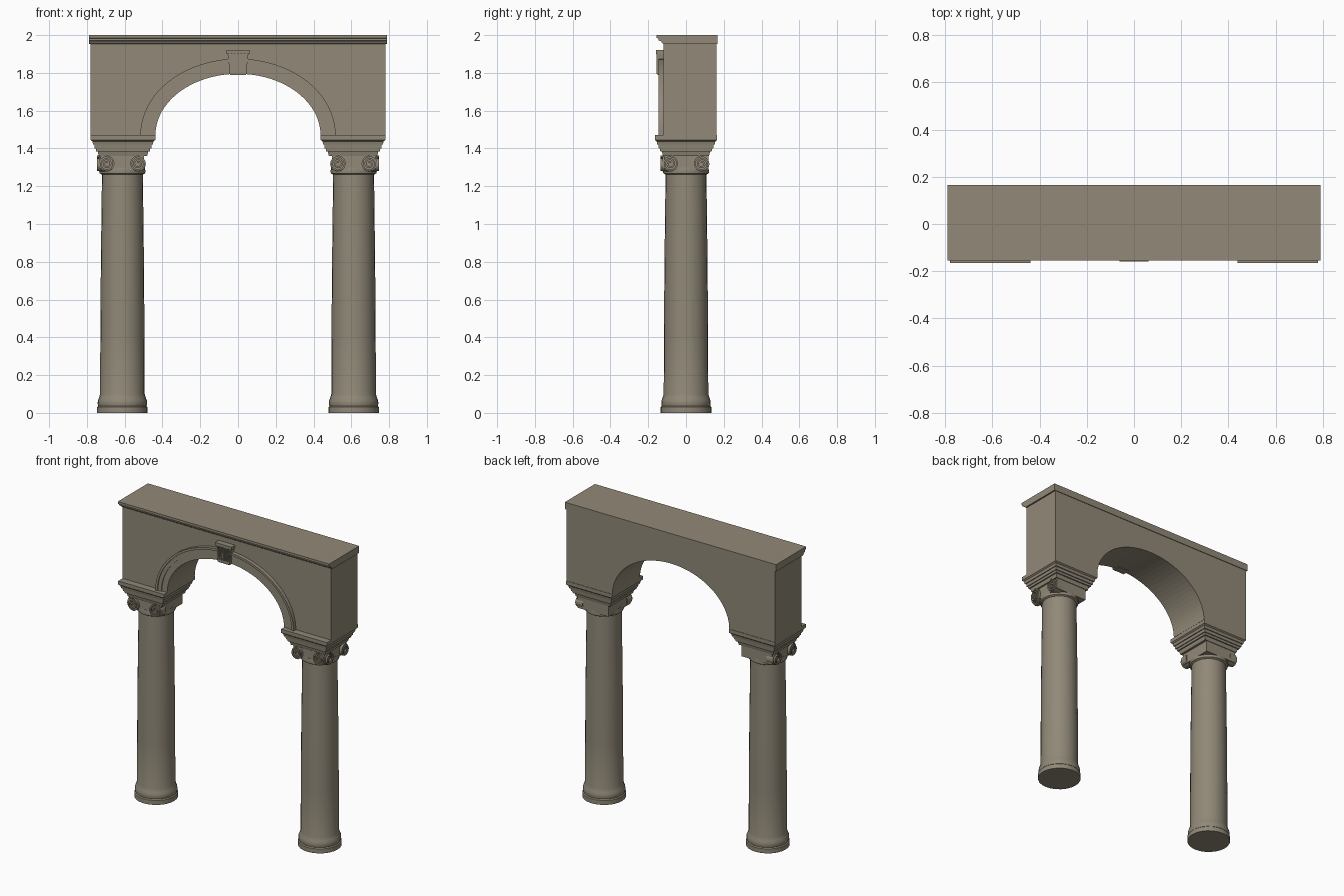
import bpy, bmesh
from math import pi, cos, sin
from mathutils import Matrix, Vector

if "Cube" in bpy.data.objects:
    bpy.data.objects.remove(bpy.data.objects["Cube"])

stone = bpy.data.materials.new("warm grey stone")
stone.use_nodes = True
COLOR = (0.283, 0.25, 0.188, 1)
stone.diffuse_color = COLOR
stone.node_tree.nodes["Principled BSDF"].inputs["Base Color"].default_value = COLOR

COL_X = 0.612            # column axis
SPRING = 1.47            # height where the arch springs
ARCH_W, ARCH_H = 0.437, 0.325
WALL_F, WALL_B = -0.12, 0.162


def finish(name, bm, smooth=False):
    bmesh.ops.recalc_face_normals(bm, faces=bm.faces)
    mesh = bpy.data.meshes.new(name)
    bm.to_mesh(mesh)
    bm.free()
    mesh.materials.append(stone)
    ob = bpy.data.objects.new(name, mesh)
    bpy.context.collection.objects.link(ob)
    if smooth:
        bpy.context.view_layer.objects.active = ob
        ob.select_set(True)
        bpy.ops.object.shade_smooth_by_angle(angle=0.45)
        ob.select_set(False)
    return ob


def loft(bm, rings, closed=False):
    """Skin rings of points; cap the ends, or join last to first."""
    rows = [[bm.verts.new(p) for p in r] for r in rings]
    pairs = list(zip(rows, rows[1:])) + ([(rows[-1], rows[0])] if closed else [])
    for a, b in pairs:
        for i in range(len(a)):
            j = (i + 1) % len(a)
            bm.faces.new((a[i], a[j], b[j], b[i]))
    if not closed:
        bm.faces.new(rows[0])
        bm.faces.new(rows[-1])


def prism(bm, outline, y0, y1):
    loft(bm, [[(x, y, z) for x, z in outline] for y in (y0, y1)])


def box(bm, x0, x1, y0, y1, z0, z1):
    prism(bm, [(x0, z0), (x1, z0), (x1, z1), (x0, z1)], y0, y1)


def lathe(bm, cx, profile, n=24):
    loft(bm, [[(cx + r * cos(2 * pi * i / n), r * sin(2 * pi * i / n), z)
               for i in range(n)] for r, z in profile])


def arch_points(grow=0, n=40):
    return [((ARCH_W + grow) * cos(pi * i / n), SPRING + (ARCH_H + grow) * sin(pi * i / n))
            for i in range(n + 1)]


def volute(bm, matrix, flip):
    """Scroll in the local xz plane, facing -y."""
    part = bmesh.new()
    n, r0 = 20, 0.04
    loft(part, [[(r0 * cos(2 * pi * i / n), y, r0 * sin(2 * pi * i / n))
                 for i in range(n)] for y in (0.0, 0.05)])
    rings = []
    steps, turns, half = 44, 2.1, 0.0045
    for k in range(steps + 1):
        t = k / steps
        a = pi / 2 + turns * 2 * pi * t
        r = 0.041 - 0.033 * t
        rings.append([((r + d) * cos(a) * flip, y, (r + d) * sin(a))
                      for d, y in ((-half, 0.005), (half, 0.005), (half, -0.01), (-half, -0.01))])
    loft(part, rings)
    part.transform(matrix)
    tmp = bpy.data.meshes.new("scratch")
    part.to_mesh(tmp)
    part.free()
    bm.from_mesh(tmp)
    bpy.data.meshes.remove(tmp)


# Columns, capitals and imposts, one set on each side
for side, label in ((1, "left"), (-1, "right")):
    cx = COL_X * side

    bm = bmesh.new()
    lathe(bm, cx, [(0.134, 0), (0.134, 0.03), (0.128, 0.036), (0.131, 0.05), (0.13, 0.065),
                   (0.124, 0.08), (0.118, 0.1), (0.117, 0.4), (0.114, 0.8), (0.108, 1.28)])
    finish(label + "_column", bm, True)

    bm = bmesh.new()
    lathe(bm, cx, [(0.11, 1.262), (0.12, 1.268), (0.122, 1.28), (0.118, 1.3)])
    box(bm, cx - 0.115, cx + 0.115, -0.115, 0.118, 1.285, 1.365)
    finish(label + "_capital", bm, True)

    # Scrolls on the front and on the outer side
    bm = bmesh.new()
    for angle in (0, side * pi / 2):
        face = Matrix.Translation((cx, 0, 1.318)) @ Matrix.Rotation(angle, 4, "Z")
        for s in (-1, 1):
            volute(bm, face @ Matrix.Translation((s * 0.084, -0.124, 0)), s)
    finish(label + "_scrolls", bm)

    # Stepped square impost: half width at each height
    bm = bmesh.new()
    ix = 0.609 * side
    steps = [(0.128, 1.36), (0.134, 1.385), (0.142, 1.385), (0.144, 1.4), (0.15, 1.4),
             (0.152, 1.42), (0.158, 1.42), (0.162, 1.438), (0.171, 1.445), (0.171, SPRING)]
    loft(bm, [[(ix + h * a, (h - 0.006) * b, z) for a, b in ((-1, -1), (1, -1), (1, 1), (-1, 1))]
              for h, z in steps])
    finish(label + "_impost", bm)

# Wall pierced by the arch
bm = bmesh.new()
prism(bm, arch_points() + [(-0.78, SPRING), (-0.78, 1.98), (0.78, 1.98), (0.78, SPRING)],
      WALL_F, WALL_B)
finish("arch_wall", bm)

# Stepped moulding around the arch
bm = bmesh.new()
for inner, outer, depth in ((0, 0.04, 0.012), (0.04, 0.065, 0.018), (0.065, 0.08, 0.025)):
    loft(bm, [[(xi, WALL_F, zi), (xo, WALL_F, zo), (xo, WALL_F - depth, zo), (xi, WALL_F - depth, zi)]
              for (xi, zi), (xo, zo) in zip(arch_points(inner), arch_points(outer))])
finish("arch_moulding", bm)

# Cornice projecting to the front
bm = bmesh.new()
profile = [(WALL_F, 1.953), (-0.126, 1.958), (-0.132, 1.968), (-0.145, 1.972), (-0.145, 1.982),
           (-0.155, 1.984), (-0.155, 2.0), (0.166, 2.0), (0.166, 1.953)]
loft(bm, [[(x, y, z) for y, z in profile] for x in (-0.79, 0.79)])
finish("cornice", bm)

# Keystone with a cap and fluted face
bm = bmesh.new()
prism(bm, [(-0.042, 1.79), (0.042, 1.79), (0.055, 1.9), (-0.055, 1.9)], -0.15, -0.1)
box(bm, -0.062, 0.062, -0.158, -0.1, 1.9, 1.92)
box(bm, -0.045, 0.045, -0.157, -0.14, 1.795, 1.812)
for i in range(6):
    k = (i - 2.5) / 2.5
    lo, hi = 0.037 * k, 0.043 * k
    prism(bm, [(lo - 0.004, 1.812), (lo + 0.004, 1.812), (hi + 0.004, 1.9), (hi - 0.004, 1.9)],
          -0.157, -0.14)
finish("keystone", bm)
